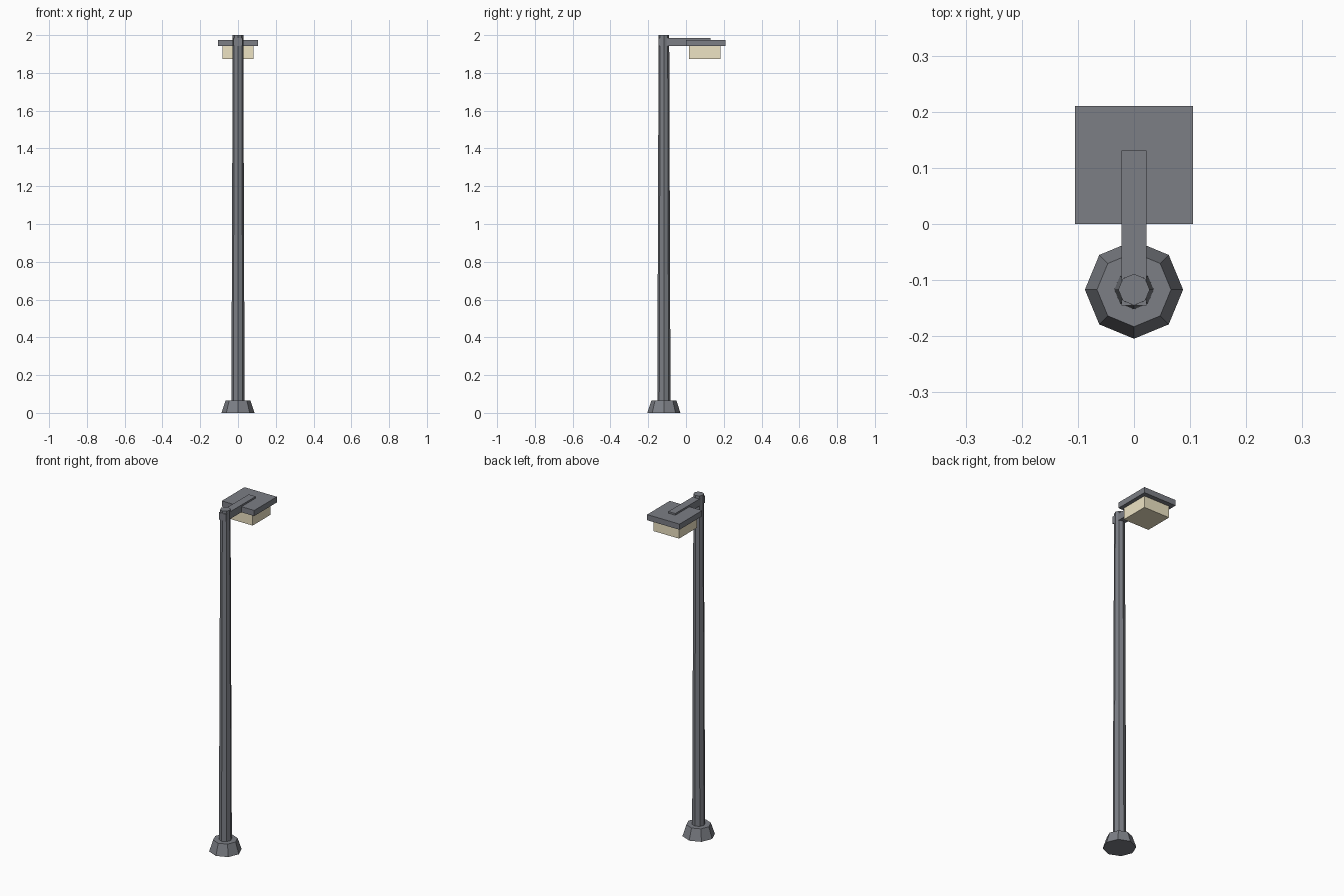
import bpy
from mathutils import Vector

if "Cube" in bpy.data.objects:
    bpy.data.objects.remove(bpy.data.objects["Cube"])

POLE_Y = -0.117


def material(name, color):
    m = bpy.data.materials.new(name)
    m.diffuse_color = color
    m.use_nodes = True
    m.node_tree.nodes["Principled BSDF"].inputs["Base Color"].default_value = m.diffuse_color
    return m


def octagon(name, r_bottom, r_top, z0, z1, mat):
    bpy.ops.mesh.primitive_cone_add(vertices=8, radius1=r_bottom, radius2=r_top,
                                    depth=z1 - z0, location=(0, POLE_Y, (z0 + z1) / 2))
    ob = bpy.context.object
    ob.name = name
    ob.data.materials.append(mat)


def box(name, lo, hi, mat):
    lo, hi = Vector(lo), Vector(hi)
    bpy.ops.mesh.primitive_cube_add(size=1, location=(lo + hi) / 2)
    ob = bpy.context.object
    ob.name = name
    ob.scale = hi - lo
    bpy.ops.object.transform_apply(location=False, rotation=False, scale=True)
    ob.data.materials.append(mat)


metal = material("dark_metal", (0.2, 0.21, 0.235, 1))
glow = material("warm_glass", (0.85, 0.77, 0.55, 1))

# Flared foot and tapered pole
octagon("base", 0.0875, 0.066, 0.0, 0.066, metal)
octagon("pole", 0.035, 0.028, 0.06, 2.0, metal)

# Arm clasping the pole and reaching over the lamp
box("arm", (-0.0225, -0.145, 1.943), (0.0225, 0.131, 1.985), metal)

# Lamp head
box("lamp_cover", (-0.105, 0.0, 1.942), (0.105, 0.21, 1.975), metal)
box("lamp_glass", (-0.083, 0.017, 1.874), (0.083, 0.183, 1.943), glow)
